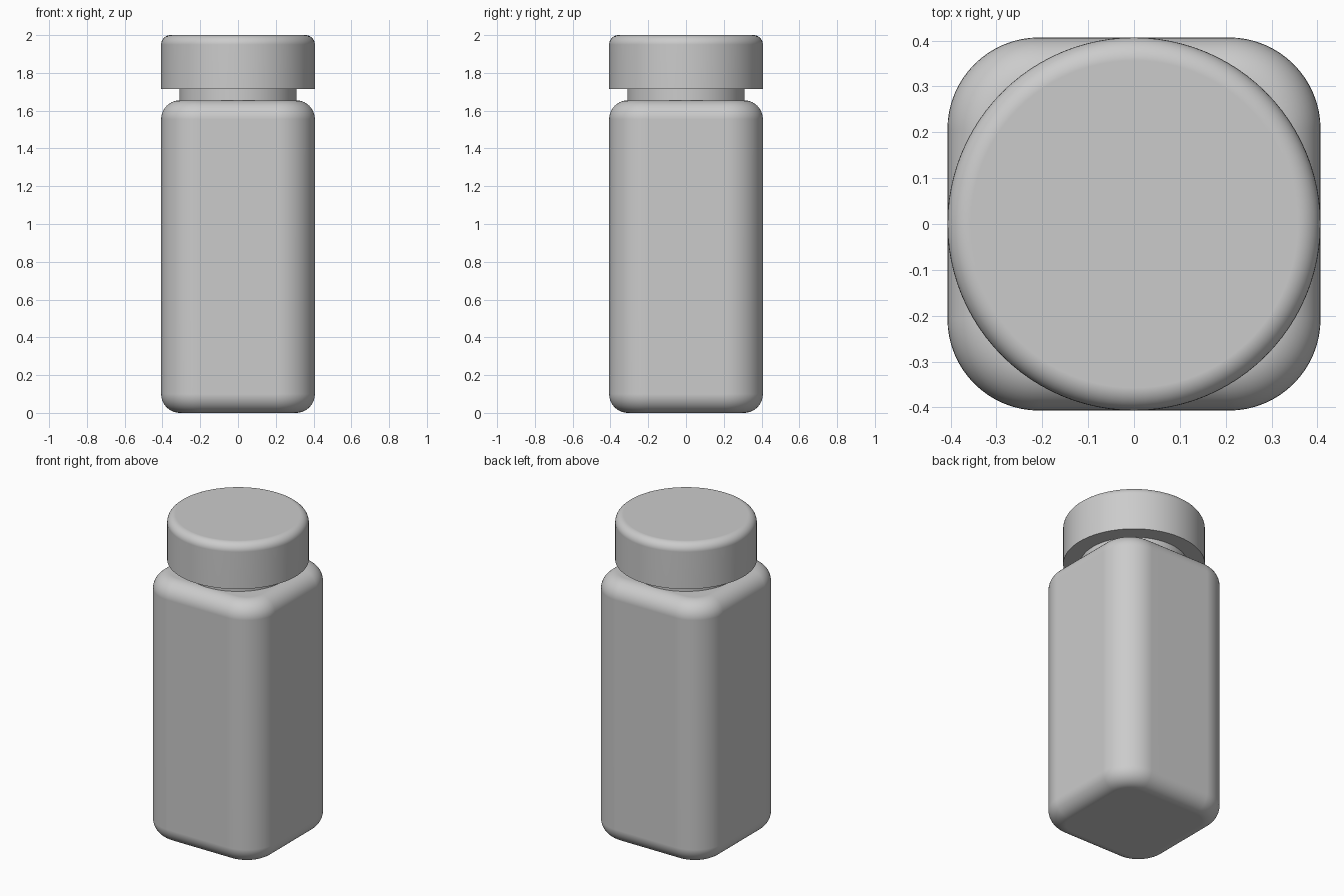
import bpy
import bmesh
from math import radians

default = bpy.data.objects.get("Cube")
if default:
    bpy.data.objects.remove(default, do_unlink=True)

HALF = 0.407        # half width of the body, and radius of the cap
BODY_TOP = 1.655
CAP_BOTTOM = 1.715
TOP = 2.0

grey = bpy.data.materials.new("light_grey")
grey.use_nodes = True
colour = (0.6, 0.6, 0.6, 1)
grey.diffuse_color = colour
grey.node_tree.nodes["Principled BSDF"].inputs["Base Color"].default_value = colour


def finish(name, bm):
    """Turn a bmesh into a smooth-shaded object with crisp sharp edges."""
    bmesh.ops.recalc_face_normals(bm, faces=bm.faces)
    mesh = bpy.data.meshes.new(name)
    bm.to_mesh(mesh)
    bm.free()
    mesh.materials.append(grey)
    mesh.shade_smooth()
    mesh.set_sharp_from_angle(angle=radians(35))
    obj = bpy.data.objects.new(name, mesh)
    bpy.context.collection.objects.link(obj)
    weighted = obj.modifiers.new("flat_panels", 'WEIGHTED_NORMAL')
    weighted.keep_sharp = True
    return obj


def round_edges(bm, edges, radius, segments):
    bmesh.ops.bevel(bm, geom=edges, offset=radius, segments=segments,
                    profile=0.5, affect='EDGES', clamp_overlap=False)


def rim(bm, z):
    """Edges lying in the horizontal plane at height z."""
    return [e for e in bm.edges if all(abs(v.co.z - z) < 1e-4 for v in e.verts)]


def cylinder(radius, bottom, top):
    bm = bmesh.new()
    bmesh.ops.create_cone(bm, cap_ends=True, segments=96, radius1=radius,
                          radius2=radius, depth=top - bottom)
    bmesh.ops.translate(bm, verts=bm.verts, vec=(0, 0, (top + bottom) / 2))
    return bm


# Body: square block with rounded uprights, then softened top and bottom rims
bm = bmesh.new()
bmesh.ops.create_cube(bm, size=1)
bmesh.ops.scale(bm, verts=bm.verts, vec=(2 * HALF, 2 * HALF, BODY_TOP))
bmesh.ops.translate(bm, verts=bm.verts, vec=(0, 0, BODY_TOP / 2))
uprights = [e for e in bm.edges if abs(e.verts[0].co.z - e.verts[1].co.z) > 1]
round_edges(bm, uprights, 0.2, 16)
round_edges(bm, rim(bm, 0) + rim(bm, BODY_TOP), 0.1, 10)
finish("bottle_body", bm)

# Neck: plain cylinder running up into the cap
finish("bottle_neck", cylinder(0.31, BODY_TOP - 0.02, CAP_BOTTOM + 0.05))

# Cap: wide cylinder with a rounded top rim
bm = cylinder(HALF, CAP_BOTTOM, TOP)
round_edges(bm, rim(bm, TOP), 0.05, 8)
finish("bottle_cap", bm)
